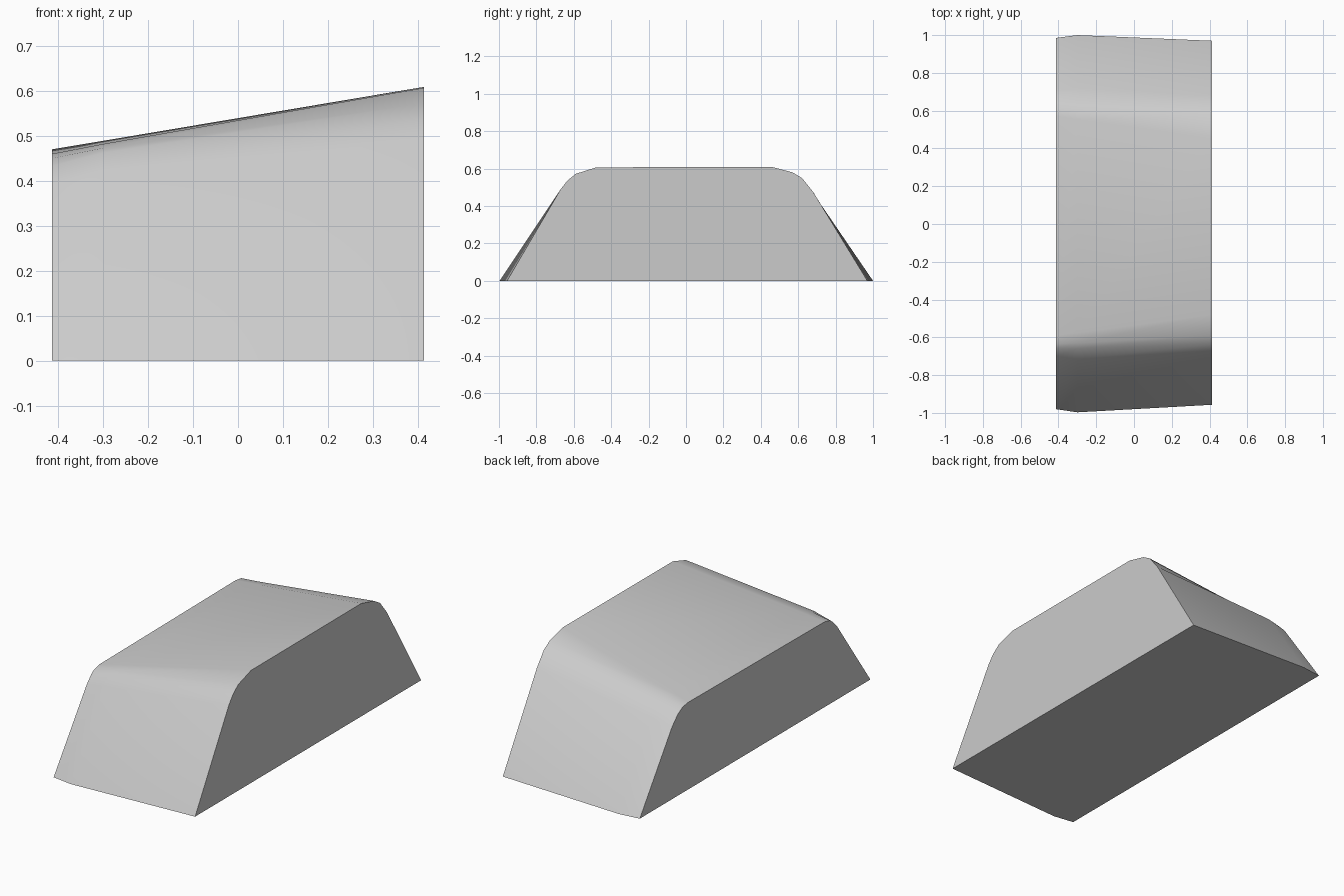
import bpy, bmesh, math

cube = bpy.data.objects.get("Cube")
if cube:
    bpy.data.objects.remove(cube, do_unlink=True)

# One flat grey for the whole block
grey = bpy.data.materials.new("light_grey")
grey.use_nodes = True
colour = (0.6, 0.6, 0.6, 1)
grey.diffuse_color = colour
grey.node_tree.nodes["Principled BSDF"].inputs["Base Color"].default_value = colour

# Cross-sections (y, z) from front foot over the crown to back foot
sections = {
    -0.414: [(-0.98, 0), (-0.70, 0.39), (-0.66, 0.433), (-0.635, 0.45), (-0.59, 0.46),
             (0.57, 0.47), (0.62, 0.463), (0.66, 0.44), (0.71, 0.39), (0.985, 0)],
    -0.30: [(-0.997, 0), (-0.715, 0.42), (-0.66, 0.462), (-0.63, 0.473), (-0.575, 0.482),
            (0.555, 0.489), (0.61, 0.478), (0.65, 0.452), (0.72, 0.41), (1.0, 0)],
    0.414: [(-0.957, 0), (-0.67, 0.49), (-0.635, 0.535), (-0.59, 0.572), (-0.48, 0.607),
            (0.46, 0.609), (0.57, 0.58), (0.62, 0.55), (0.68, 0.475), (0.97, 0)],
}

# Loft the sloping block through the sections and close its ends
bm = bmesh.new()
rings = [[bm.verts.new((x, y, z)) for y, z in profile] for x, profile in sections.items()]
for a, b in zip(rings, rings[1:]):
    for i in range(len(a)):
        j = (i + 1) % len(a)
        bm.faces.new((a[i], a[j], b[j], b[i]))
bm.faces.new(rings[0])
bm.faces.new(rings[-1][::-1])
bmesh.ops.recalc_face_normals(bm, faces=bm.faces)

mesh = bpy.data.meshes.new("sloped_block")
bm.to_mesh(mesh)
bm.free()
mesh.materials.append(grey)
block = bpy.data.objects.new("sloped_block", mesh)
bpy.context.collection.objects.link(block)

# Soft shoulders, crisp end and base edges
bpy.ops.object.select_all(action='DESELECT')
block.select_set(True)
bpy.context.view_layer.objects.active = block
bpy.ops.object.shade_smooth_by_angle(angle=math.radians(30))
